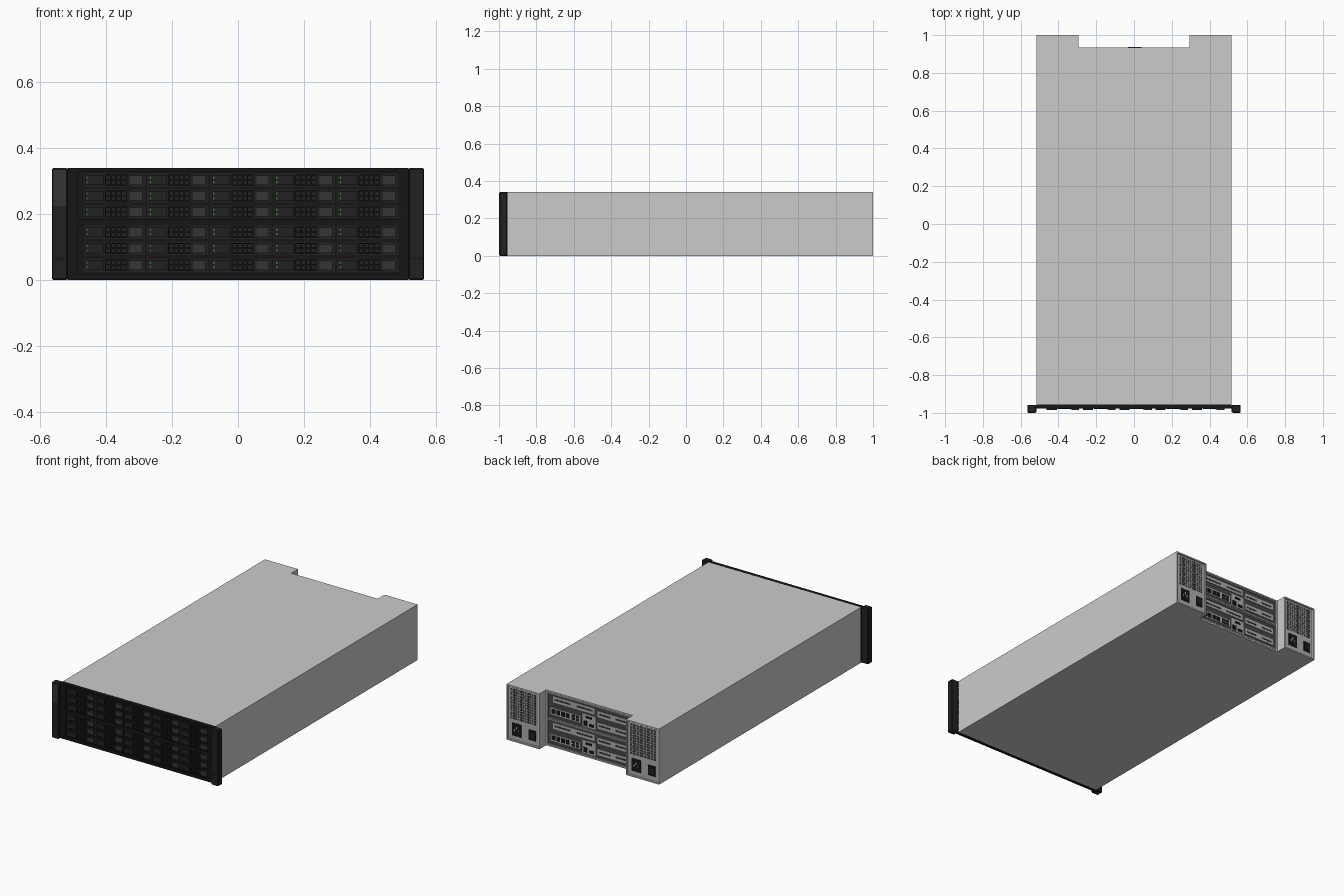
import bpy, bmesh
from mathutils import Matrix, Vector

if "Cube" in bpy.data.objects:
    bpy.data.objects.remove(bpy.data.objects["Cube"])


def material(name, v, g=None):
    m = bpy.data.materials.new(name)
    m.diffuse_color = (v, v if g is None else g, v, 1)
    m.use_nodes = True
    m.node_tree.nodes["Principled BSDF"].inputs["Base Color"].default_value = m.diffuse_color
    return m


black = material("black", 0.008)
coal = material("coal", 0.015)
charcoal = material("charcoal", 0.035)
green = material("green", 0.03, 0.22)
silver = material("silver", 0.42)
slate = material("slate", 0.06)


def boxes(name, items, mat=None, bevel=0):
    """One object from many boxes given as (x0, x1, y0, y1, z0, z1)."""
    bm = bmesh.new()
    for x0, x1, y0, y1, z0, z1 in items:
        mid = Vector((x0 + x1, y0 + y1, z0 + z1)) / 2
        size = Matrix.Diagonal((abs(x1 - x0), abs(y1 - y0), abs(z1 - z0), 1))
        bmesh.ops.create_cube(bm, size=1, matrix=Matrix.Translation(mid) @ size)
    return finish(name, bm, mat, bevel)


def finish(name, bm, mat=None, bevel=0):
    me = bpy.data.meshes.new(name)
    bmesh.ops.recalc_face_normals(bm, faces=bm.faces)
    bm.to_mesh(me)
    bm.free()
    ob = bpy.data.objects.new(name, me)
    bpy.context.collection.objects.link(ob)
    if mat:
        me.materials.append(mat)
    if bevel:
        mod = ob.modifiers.new("bevel", "BEVEL")
        mod.width, mod.segments = bevel, 1
    return ob


W, H, N, YN = 0.517, 0.34, 0.293, 0.935   # half width, height, notch half width, notch depth

# Chassis: notched outline extruded upward
bm = bmesh.new()
outline = [(-W, -0.955), (W, -0.955), (W, 0.99), (N, 0.99), (N, YN - 0.008),
           (-N, YN - 0.008), (-N, 0.99), (-W, 0.99)]
face = bm.faces.new([bm.verts.new((x, y, 0)) for x, y in outline])
new = bmesh.ops.extrude_face_region(bm, geom=[face])["geom"]
bmesh.ops.translate(bm, vec=(0, 0, H), verts=[v for v in new if isinstance(v, bmesh.types.BMVert)])
finish("chassis", bm)

# Rear sheet-metal lips round the power supplies and the module bay
t = 0.008
lips = []
for a, b, y0, y1 in ((-W, -N, 0.99, 1.0), (N, W, 0.99, 1.0), (-N, N, YN - 0.008, YN)):
    lips += [(a, b, y0, y1, 0, t), (a, b, y0, y1, H - t, H),
             (a, a + t, y0, y1, t, H - t), (b - t, b, y0, y1, t, H - t)]
boxes("rear_lips", lips)

# Front plate and rack ears
boxes("front_plate", [(-W, W, -0.97, -0.953, 0, H)], black)
rails = [(-W, W, -0.978, -0.97, z0, z1) for z0, z1 in ((0, 0.018), (0.166, 0.184), (0.328, H))]
rails += [(s * W, s * 0.485, -0.978, -0.97, 0.018, 0.328) for s in (-1, 1)]
boxes("front_frame", rails, black)
for s, side in ((-1, "left"), (1, "right")):
    boxes(side + "_ear", [(s * 0.565, s * W, -0.999, -0.957, 0, H)], coal, 0.004)
    boxes(side + "_ear_latch", [(s * 0.56, s * 0.523, -1.0, -0.997, 0.062, 0.068)], black)
boxes("status_panel", [(-0.561, -0.521, -1.0, -0.997, 0.224, 0.335)], charcoal)

# Drive bays: five columns by six rows
trays, latches, vents, handles, grips, leds = [], [], [], [], [], []
for c in range(5):
    x = -0.462 + c * 0.192
    for z in (0.045, 0.096, 0.145, 0.206, 0.255, 0.303):
        a, b = z - 0.020, z + 0.020
        trays.append((x - 0.006, x + 0.180, -0.974, -0.969, a, b))
        latches.append((x, x + 0.054, -0.985, -0.973, z - 0.015, z + 0.015))
        handles.append((x + 0.134, x + 0.172, -0.985, -0.973, z - 0.014, z + 0.014))
        grips.append((x + 0.126, x + 0.134, -0.982, -0.973, z - 0.017, z + 0.017))
        vents += [(x + 0.058, x + 0.126, -0.979, -0.973, z + k - 0.002, z + k + 0.002)
                  for k in (-0.015, 0, 0.015)]
        vents += [(x + k, x + k + 0.004, -0.979, -0.973, z - 0.015, z + 0.015)
                  for k in (0.058, 0.075, 0.090, 0.105, 0.122)]
        leds += [(x + 0.002, x + 0.006, -0.986, -0.984, z + k, z + k + 0.007) for k in (-0.010, 0.004)]
boxes("drive_trays", trays, coal)
boxes("drive_latches", latches, coal)
boxes("drive_vents", vents, black)
boxes("drive_handles", handles, charcoal)
boxes("drive_handle_grips", grips, coal)
boxes("drive_lights", leds, green)


def rear(left, y, u0, u1, z0, z1, d=0.003):
    """Box on a rear face, u measured from its left edge as seen from behind."""
    return (left - u1, left - u0, y - 0.002, y + d, z0, z1)


# Power supplies: grille, power inlet and switch
for left, side in ((W, "right"), (-N, "left")):
    n = side + "_supply_"
    boxes(n + "panel", [rear(left, 0.99, 0.012, 0.212, 0.012, 0.328, 0.004)], silver)
    boxes(n + "grille", [rear(left, 0.994, 0.025 + i * 0.0158, 0.037 + i * 0.0158,
                              0.135 + j * 0.0158, 0.147 + j * 0.0158, 0.001)
                         for i in range(11) for j in range(12)], slate)
    boxes(n + "inlet", [rear(left, 0.994, 0.035, 0.098, 0.035, 0.112)], black)
    boxes(n + "pins", [rear(left, 0.997, u, u + 0.006, z, z + 0.016, 0.001)
                       for u, z in ((0.050, 0.062), (0.063, 0.078), (0.076, 0.062))], silver)
    boxes(n + "switch", [rear(left, 0.994, 0.148, 0.195, 0.038, 0.100)], black)
    boxes(n + "rocker", [rear(left, 0.997, 0.158, 0.185, 0.050, 0.088, 0.002)], coal)

# Two stacked controller modules in the rear bay
Y = YN - 0.008
plates, rims, cards, slots, ports, blocks, plugs = [], [], [], [], [], [], []
for base in (0.010, 0.172):
    top = base + 0.158

    def part(u0, u1, v0, v1, d):
        return rear(N, Y, u0, u1, top - v1, top - v0, d)

    plates.append(part(0.010, 0.576, 0.002, 0.156, 0.003))
    rims += [part(0.010, 0.576, 0, 0.006, 0.007), part(0.010, 0.576, 0.152, 0.158, 0.007)]
    for u0, u1, v in ((0.045, 0.325, 0.018), (0.345, 0.555, 0.028), (0.345, 0.555, 0.098)):
        cards.append(part(u0, u1, v, v + 0.038, 0.006))
        slots += [part(u0 + 0.012, (u0 + u1) / 2 - 0.02, v + 0.014, v + 0.024, 0.007),
                  part((u0 + u1) / 2 + 0.02, u1 - 0.012, v + 0.014, v + 0.024, 0.007)]
    cards.append(part(0.028, 0.232, 0.090, 0.132, 0.005))
    ports += [part(0.036 + i * 0.032, 0.061 + i * 0.032, 0.098, 0.125, 0.007) for i in range(4)]
    ports += [part(0.172 + i * 0.028, 0.194 + i * 0.028, v, v + 0.013, 0.007)
              for i in range(2) for v in (0.096, 0.114)]
    blocks.append(part(0.245, 0.332, 0.068, 0.148, 0.006))
    plugs += [part(0.252, 0.280, 0.110, 0.140, 0.009), part(0.292, 0.324, 0.122, 0.138, 0.009),
              part(0.268, 0.310, 0.080, 0.092, 0.009)]
boxes("module_plates", plates, slate)
boxes("module_rims", rims, silver)
boxes("module_cards", cards, silver)
boxes("card_slots", slots, charcoal)
boxes("network_ports", ports, black)
boxes("connector_blocks", blocks, silver)
boxes("connectors", plugs, black)
